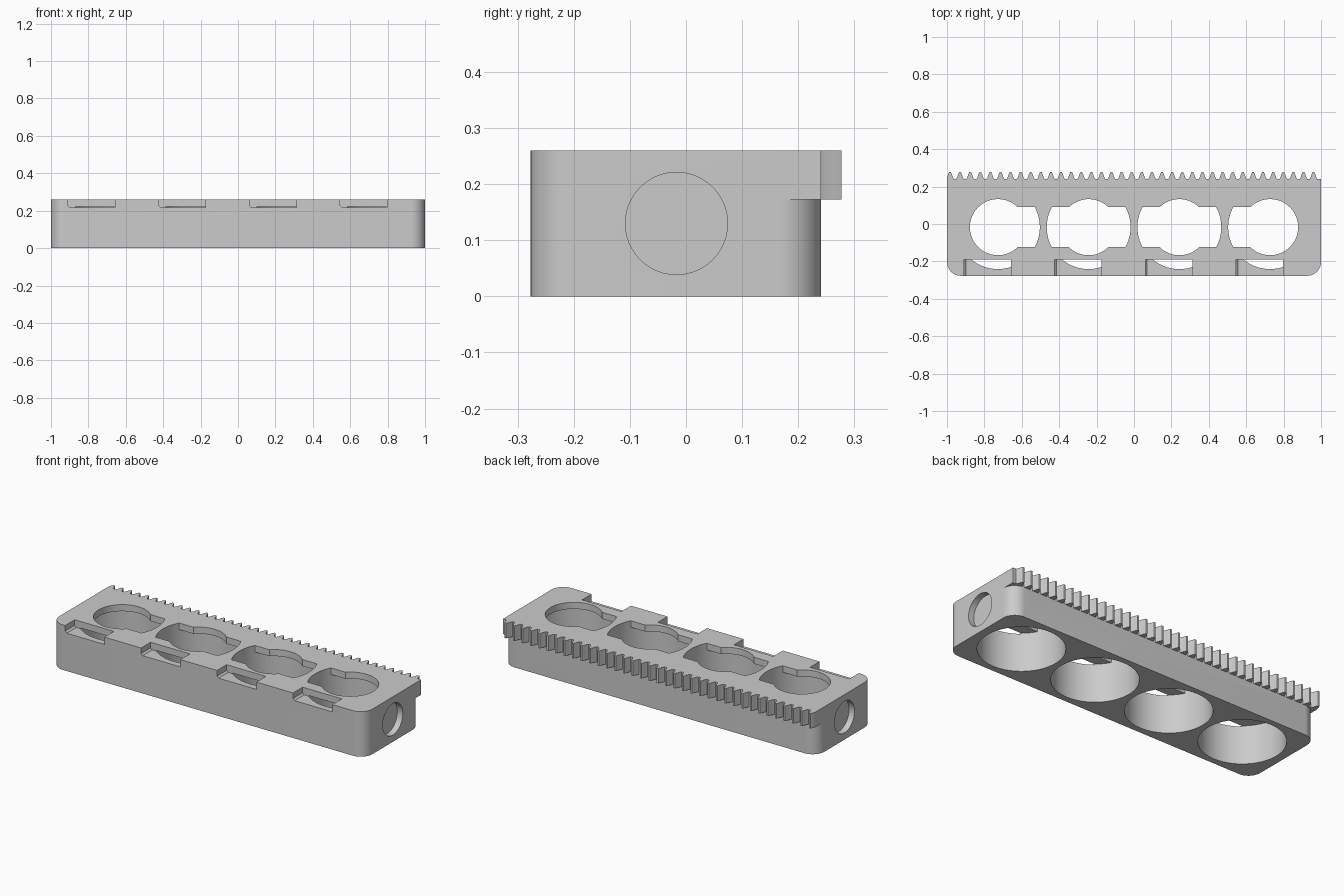
import bpy, bmesh
from math import pi, sin, cos, radians

if "Cube" in bpy.data.objects:
    bpy.data.objects.remove(bpy.data.objects["Cube"])

grey = bpy.data.materials.new("light grey")
grey.use_nodes = True
colour = (0.6, 0.6, 0.6, 1)
grey.diffuse_color = colour
grey.node_tree.nodes["Principled BSDF"].inputs["Base Color"].default_value = colour

FRONT, BACK, TOP, LEDGE = -0.277, 0.241, 0.26, 0.173
CORNER, BORE_Y, PITCH = 0.075, -0.017, 0.485


def prism(name, outline, low, high, axis="z"):
    """Extrude a 2D outline along z, or an x-z outline along y."""
    place = (lambda u, v, w: (u, v, w)) if axis == "z" else (lambda u, v, w: (u, w, v))
    bm = bmesh.new()
    face = bm.faces.new([bm.verts.new(place(u, v, low)) for u, v in outline])
    side = bmesh.ops.extrude_face_region(bm, geom=[face])["geom"]
    shift = place(0, 0, high - low)
    bmesh.ops.translate(bm, vec=shift, verts=[g for g in side if isinstance(g, bmesh.types.BMVert)])
    bmesh.ops.recalc_face_normals(bm, faces=bm.faces)
    mesh = bpy.data.meshes.new(name)
    bm.to_mesh(mesh)
    bm.free()
    mesh.materials.append(grey)
    obj = bpy.data.objects.new(name, mesh)
    bpy.context.collection.objects.link(obj)
    return obj


def cylinder(name, radius, depth, location, rotation=(0, 0, 0)):
    bpy.ops.mesh.primitive_cylinder_add(vertices=96, radius=radius, depth=depth,
                                        location=location, rotation=rotation)
    obj = bpy.context.object
    obj.name = name
    obj.data.materials.append(grey)
    return obj


def box(x0, x1, y0, y1):
    return [(x0, y0), (x1, y0), (x1, y1), (x0, y1)]


def arc(cx, cy, radius, start):
    return [(cx + radius * cos(start + i * pi / 24), cy + radius * sin(start + i * pi / 24))
            for i in range(13)]


def combine(target, other, operation):
    mod = target.modifiers.new(operation.lower(), "BOOLEAN")
    mod.object, mod.operation, mod.solver = other, operation, "EXACT"
    bpy.context.view_layer.objects.active = target
    bpy.ops.object.modifier_apply(modifier=mod.name)
    bpy.data.objects.remove(other)


# Lower block with four rounded corners
front_edge = (arc(CORNER - 1, FRONT + CORNER, CORNER, pi)
              + arc(1 - CORNER, FRONT + CORNER, CORNER, 1.5 * pi))
back_edge = (arc(1 - CORNER, BACK - CORNER, CORNER, 0)
             + arc(CORNER - 1, BACK - CORNER, CORNER, pi / 2))
body = prism("rack_block", front_edge + back_edge, 0, LEDGE)

# Upper slab with square back corners and a row of gear teeth
half_tooth = [(0.020, 0), (0.015, 0.009), (0.011, 0.022), (0.005, 0.036)]
teeth = []
for i in range(37):
    centre = 0.96 - i * 0.054
    teeth += [(centre + w, BACK + h) for w, h in half_tooth]
    teeth += [(centre - w, BACK + h) for w, h in reversed(half_tooth)]
teeth = [(max(x, -1), y) for x, y in teeth[:-1]]
slab = prism("toothed_slab", front_edge + [(1, BACK)] + teeth + [(-1, BACK)], LEDGE, TOP)
combine(body, slab, "UNION")

for i in range(4):
    x = (i - 1.5) * PITCH
    # Wide bore from below, narrower opening through the top
    combine(body, cylinder("bore", 0.224, 0.322, (x, BORE_Y, 0.061)), "DIFFERENCE")
    combine(body, cylinder("opening", 0.15, 0.3, (x, BORE_Y, 0.25)), "DIFFERENCE")
    # Side slots towards neighbouring bores, ending on the bore wall
    slot = prism("slot", box(x - (0.3 if i > 0 else 0), x + (0.3 if i < 3 else 0),
                             BORE_Y - 0.107, BORE_Y + 0.107), 0.2, 0.3)
    combine(slot, cylinder("slot_limit", 0.224, 0.4, (x, BORE_Y, 0.2)), "INTERSECT")
    combine(body, slot, "DIFFERENCE")
    # Notch in the front top edge, breaking into the bore
    left, right, floor = x - 0.182, x + 0.069, 0.218
    notch = prism("notch", [(left, 0.3), (left, floor + 0.01), (left + 0.01, floor),
                            (right, floor), (right, 0.3)], FRONT - 0.05, -0.19, "y")
    combine(body, notch, "DIFFERENCE")

# Shallow round recesses in both ends
for side in (-1, 1):
    recess = cylinder("recess", 0.091, 0.07, (side, BORE_Y, 0.13), (0, pi / 2, 0))
    combine(body, recess, "DIFFERENCE")

bpy.ops.object.select_all(action="DESELECT")
body.select_set(True)
bpy.context.view_layer.objects.active = body
bpy.ops.object.shade_smooth_by_angle(angle=radians(25))
